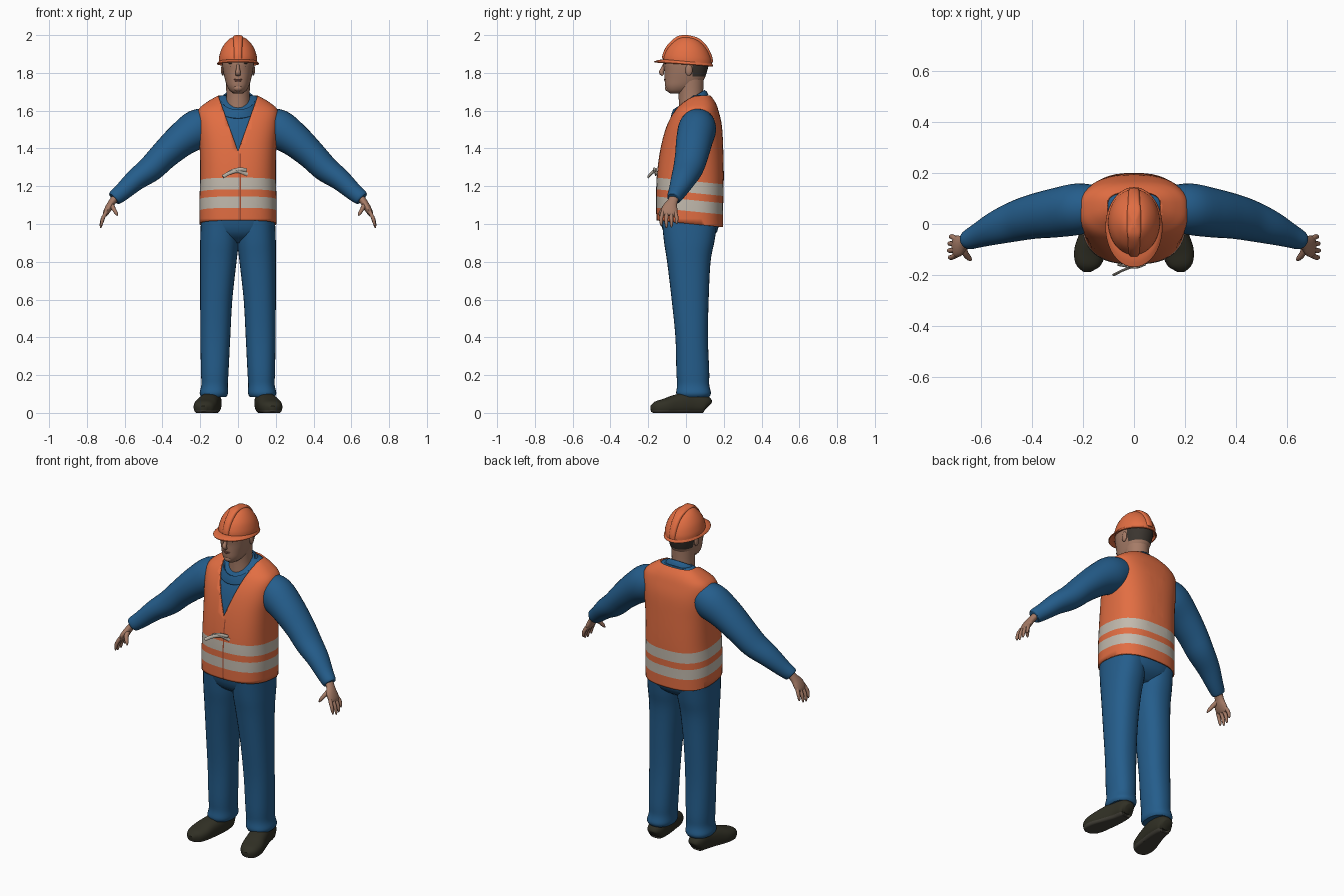
import bpy, bmesh, math
from mathutils import Vector

old = bpy.data.objects.get("Cube")
if old:
    bpy.data.objects.remove(old, do_unlink=True)


def material(name, r, g, b):
    m = bpy.data.materials.new(name)
    m.use_nodes = True
    m.diffuse_color = (r, g, b, 1)
    shader = m.node_tree.nodes["Principled BSDF"]
    shader.inputs["Base Color"].default_value = (r, g, b, 1)
    shader.inputs["Roughness"].default_value = 0.8
    return m


orange = material("safety orange", .76, .155, .055)
dark_orange = material("seam orange", .36, .07, .03)
blue = material("work blue", .018, .11, .26)
grey = material("reflective grey", .54, .49, .42)
skin = material("skin", .38, .2, .135)
lips = material("lip brown", .25, .1, .075)
hair = material("dark hair", .045, .037, .03)
leather = material("dark leather", .03, .029, .018)
sole = material("sole brown", .06, .055, .042)
cream = material("cream cotton", .55, .5, .4)

Z = Vector((0, 0, 1))
made = []


def finish(name, bm, mat):
    bmesh.ops.recalc_face_normals(bm, faces=bm.faces)
    mesh = bpy.data.meshes.new(name)
    bm.to_mesh(mesh)
    bm.free()
    mesh.materials.append(mat)
    obj = bpy.data.objects.new(name, mesh)
    bpy.context.collection.objects.link(obj)
    made.append(obj)
    return obj


def smooth_path(rings, steps):
    """Run a smooth curve through ring values (x, y, z, radius, radius)."""
    out = []
    last = len(rings) - 1
    for i in range(last):
        a, b, c, d = (rings[max(0, min(last, i + k))] for k in (-1, 0, 1, 2))
        for s in range(steps):
            t = s / steps
            out.append([q + t / 2 * (r - p + t * (2*p - 5*q + 4*r - e + t * (3*(q - r) + e - p)))
                        for p, q, r, e in zip(a, b, c, d)])
    out.append(list(rings[-1]))
    return out


def loft(name, rings, mat, axis=None, ref=(1, 0, 0), power=2, steps=4, sides=32,
         caps=True, floor=False, side=1):
    """Skin a tube over rings; a fixed axis keeps all rings parallel."""
    path = smooth_path(rings, steps)
    bm = bmesh.new()
    loops = []
    for i, (x, y, z, ru, rw) in enumerate(path):
        ahead, behind = path[min(i + 1, len(path) - 1)], path[max(i - 1, 0)]
        t = Vector(axis) if axis else Vector(ahead[:3]) - Vector(behind[:3])
        t.normalize()
        u = Vector(ref)
        u = (u - t * u.dot(t)).normalized()
        w = t.cross(u)
        loop = []
        for k in range(sides):
            a = math.tau * k / sides
            c, s = math.cos(a), math.sin(a)
            p = Vector((x, y, z))
            p += u * max(ru, .001) * math.copysign(abs(c) ** (2 / power), c)
            p += w * max(rw, .001) * math.copysign(abs(s) ** (2 / power), s)
            if floor:
                p.z = max(p.z, 0)
            loop.append(bm.verts.new((p.x * side, p.y, p.z)))
        loops.append(loop)
    for low, high in zip(loops, loops[1:]):
        for k in range(sides):
            n = (k + 1) % sides
            bm.faces.new((low[k], low[n], high[n], high[k]))
    if caps:
        bm.faces.new(loops[0])
        bm.faces.new(loops[-1])
    return finish(name, bm, mat)


def body(rings):
    """Turn (height, half width, front, back) into loft rings."""
    return [(0, (f + b) / 2, z, rx, (b - f) / 2) for z, rx, f, b in rings]


def cut_and_paint(obj, planes, mats, rule):
    """Cut along planes, then colour faces by rule; None removes the face."""
    bm = bmesh.new()
    bm.from_mesh(obj.data)
    for co, no in planes:
        bmesh.ops.bisect_plane(bm, geom=bm.verts[:] + bm.edges[:] + bm.faces[:],
                               plane_co=co, plane_no=no, dist=1e-5)
    gone = []
    for f in bm.faces:
        index = rule(f.calc_center_median())
        if index is None:
            gone.append(f)
        else:
            f.material_index = index
    bmesh.ops.delete(bm, geom=gone, context='FACES')
    bm.to_mesh(obj.data)
    bm.free()
    for m in mats:
        obj.data.materials.append(m)


def solidify(obj, thickness):
    mod = obj.modifiers.new("thickness", 'SOLIDIFY')
    mod.thickness = thickness
    mod.offset = -1


def ball(name, mat, place, size):
    bm = bmesh.new()
    bmesh.ops.create_uvsphere(bm, u_segments=16, v_segments=10, radius=1)
    bmesh.ops.scale(bm, vec=size, verts=bm.verts)
    bmesh.ops.translate(bm, vec=place, verts=bm.verts)
    return finish(name, bm, mat)


# Vest with V neck, front seam and two reflective bands
trunk = [(.94, .203, -.155, .195), (1.1, .205, -.158, .197), (1.25, .2, -.155, .2),
         (1.4, .203, -.135, .197), (1.52, .214, -.103, .19), (1.6, .212, -.062, .172),
         (1.645, .165, -.022, .155), (1.68, .105, .02, .13)]
vest = loft("safety_vest", body(trunk), orange, Z, power=2.6, steps=5, sides=48, caps=False)
tip, half, rise = 1.385, .105, .295
tilt = Vector((0, .1, 1))
bands = [1.07, 1.13, 1.168, 1.23]
hem = 1.003
planes = [((0, 0, h), tilt) for h in [hem] + bands]
planes += [((0, 0, tip), (s * rise, 0, -half)) for s in (1, -1)]
planes += [((x, 0, 0), (1, 0, 0)) for x in (.008, .015)]


def vest_rule(c):
    h = c.dot(tilt)
    if h < hem or (c.y < .07 and abs(c.x) < half * (c.z - tip) / rise):
        return None
    if c.y < 0 and .008 < c.x < .015 and c.z < tip:
        return 2
    return int(bands[0] < h < bands[1] or bands[2] < h < bands[3])


cut_and_paint(vest, planes, [grey, dark_orange], vest_rule)
solidify(vest, .008)

# Tie on the front of the vest
for name, points in (("tie_end", [(.05, -.15, 1.262), (0, -.165, 1.28), (-.045, -.182, 1.27), (-.08, -.2, 1.25)]),
                     ("tie_loop", [(.045, -.157, 1.285), (.01, -.17, 1.29), (-.03, -.165, 1.28), (-.06, -.16, 1.262)])):
    loft(name, [p + (.005, .01) for p in points], grey, ref=(0, 1, 0), sides=10)

# Jacket body, collar, undershirt
inset = .013
inner = [(z, rx - inset, f + inset, b - inset) for z, rx, f, b in trunk[1:]]
loft("jacket_body", body([(.9, .1, -.05, .1), (.96, .185, -.12, .165)] + inner), blue, Z, power=2.5, sides=40)
lean = (0, -.53, .85)
collar = loft("jacket_collar", [(0, .018, 1.622, .116, .118), (0, .017, 1.642, .102, .11),
                                (0, .015, 1.658, .089, .098)], blue, lean, caps=False)
solidify(collar, .008)
loft("undershirt", [(0, .018, 1.6, .085, .09), (0, .016, 1.637, .082, .09)], cream, lean)

# Neck and head, hair painted at the back
loft("neck", [(0, .03, 1.58, .07, .068), (0, .028, 1.64, .064, .066), (0, .025, 1.7, .062, .066),
              (0, .02, 1.79, .066, .075)], skin, Z)
head = loft("head", body([(1.692, .024, -.085, -.01), (1.705, .042, -.1, .02), (1.73, .058, -.11, .06),
                          (1.765, .069, -.113, .095), (1.81, .079, -.115, .112), (1.86, .084, -.12, .122),
                          (1.91, .078, -.1, .112), (1.96, .04, -.05, .07)]), skin, Z, power=2.25)
cut_and_paint(head, [((0, .035, 0), (0, 1, 0)), ((0, 0, 1.78), Z)], [hair],
              lambda c: int(c.y > .035 and c.z > 1.78))
loft("nose", [(0, -.112, 1.85, .007, .008), (0, -.121, 1.825, .009, .01), (0, -.13, 1.803, .014, .013),
              (0, -.121, 1.789, .013, .008)], skin, sides=16)
ball("upper_lip", lips, (0, -.11, 1.765), (.023, .006, .004))
ball("lower_lip", lips, (0, -.109, 1.758), (.019, .007, .005))
ball("chin", skin, (0, -.096, 1.72), (.026, .016, .018))
for s, label in ((1, "left"), (-1, "right")):
    ball(label + "_eye", hair, (s * .032, -.105, 1.833), (.011, .005, .004))
    ball(label + "_eyebrow", hair, (s * .033, -.108, 1.85), (.018, .006, .003))
    ball(label + "_ear", skin, (s * .081, .015, 1.815), (.009, .019, .03))

# Hard hat with brim and raised crown ridge
up = (0, .08, 1)
dome = [(1.858, .102, -.122, .137), (1.885, .1, -.117, .134), (1.925, .088, -.098, .117),
        (1.96, .066, -.068, .09), (1.983, .04, -.038, .056), (1.993, .008, -.006, .012)]
loft("hat_crown", body(dome), orange, up, sides=40)
brim = loft("hat_brim", body([(1.862, .1, -.12, .135), (1.857, .106, -.145, .14), (1.848, .112, -.17, .145)]),
            orange, up, sides=40, caps=False)
solidify(brim, .006)
ridge = [(z + .007, min(rx, .026), f - .006, b + .006) for z, rx, f, b in dome]
loft("hat_ridge", body(ridge), orange, up, power=5)

for s, label in ((1, "left"), (-1, "right")):
    # Trouser leg
    loft(label + "_trouser_leg", [
        (.128, .04, .085, .066, .083), (.128, .04, .105, .075, .092), (.124, .038, .15, .07, .085),
        (.123, .036, .22, .073, .087), (.12, .03, .4, .079, .086), (.115, .022, .6, .085, .098),
        (.104, .015, .8, .096, .115), (.098, .017, .91, .102, .134), (.095, .02, 1.04, .1, .15)],
        blue, Z, power=2.3, side=s)
    # Shoe with lighter sole edge
    shoe = loft(label + "_shoe", [
        (.135, .118, .035, .025, .028), (.136, .1, .045, .045, .048), (.14, .03, .052, .053, .06),
        (.158, -.05, .042, .058, .055), (.173, -.11, .032, .062, .044), (.182, -.16, .025, .048, .035),
        (.184, -.187, .022, .015, .015)], leather, power=2.5, floor=True, side=s)
    cut_and_paint(shoe, [((0, 0, .014), Z)], [sole], lambda c: int(c.z < .014))
    # Sleeve
    loft(label + "_sleeve", [
        (.13, .07, 1.535, .08, .08), (.21, .06, 1.505, .1, .103), (.3, .045, 1.445, .097, .09),
        (.39, .03, 1.365, .088, .077), (.46, .012, 1.295, .08, .07), (.54, -.015, 1.235, .066, .058),
        (.61, -.045, 1.172, .048, .047), (.65, -.063, 1.14, .038, .041), (.657, -.066, 1.134, .03, .034)],
        blue, ref=(0, 1, 0), side=s)
    # Hand: palm, four fingers, thumb
    loft(label + "_palm", [
        (.645, -.06, 1.145, .026, .02), (.667, -.073, 1.115, .028, .019), (.685, -.085, 1.085, .041, .019),
        (.7, -.09, 1.058, .042, .015), (.705, -.092, 1.045, .034, .009)],
        skin, ref=(0, 1, 0), side=s, sides=20)
    for i, reach in enumerate((.88, 1, .95, .75)):
        y = -.122 + .021 * i
        spread = (i - 1.5) * .006
        loft(f"{label}_finger_{i + 1}", [
            (.697, y, 1.065, .011, .011), (.697 + .02 * reach, y + spread, 1.065 - .038 * reach, .01, .01),
            (.697 + .028 * reach, y + spread, 1.065 - .07 * reach, .008, .008),
            (.697 + .029 * reach, y + spread, 1.065 - .087 * reach, .003, .003)],
            skin, ref=(0, 1, 0), sides=10, side=s)
    loft(label + "_thumb", [
        (.672, -.085, 1.105, .016, .015), (.66, -.117, 1.083, .013, .012),
        (.645, -.135, 1.058, .01, .009), (.638, -.141, 1.044, .003, .003)],
        skin, ref=(0, 1, 0), sides=10, side=s)

# Smooth shading with sharp edges kept
bpy.ops.object.select_all(action='DESELECT')
for obj in made:
    obj.select_set(True)
bpy.context.view_layer.objects.active = made[0]
bpy.ops.object.shade_smooth_by_angle(angle=math.radians(40))
